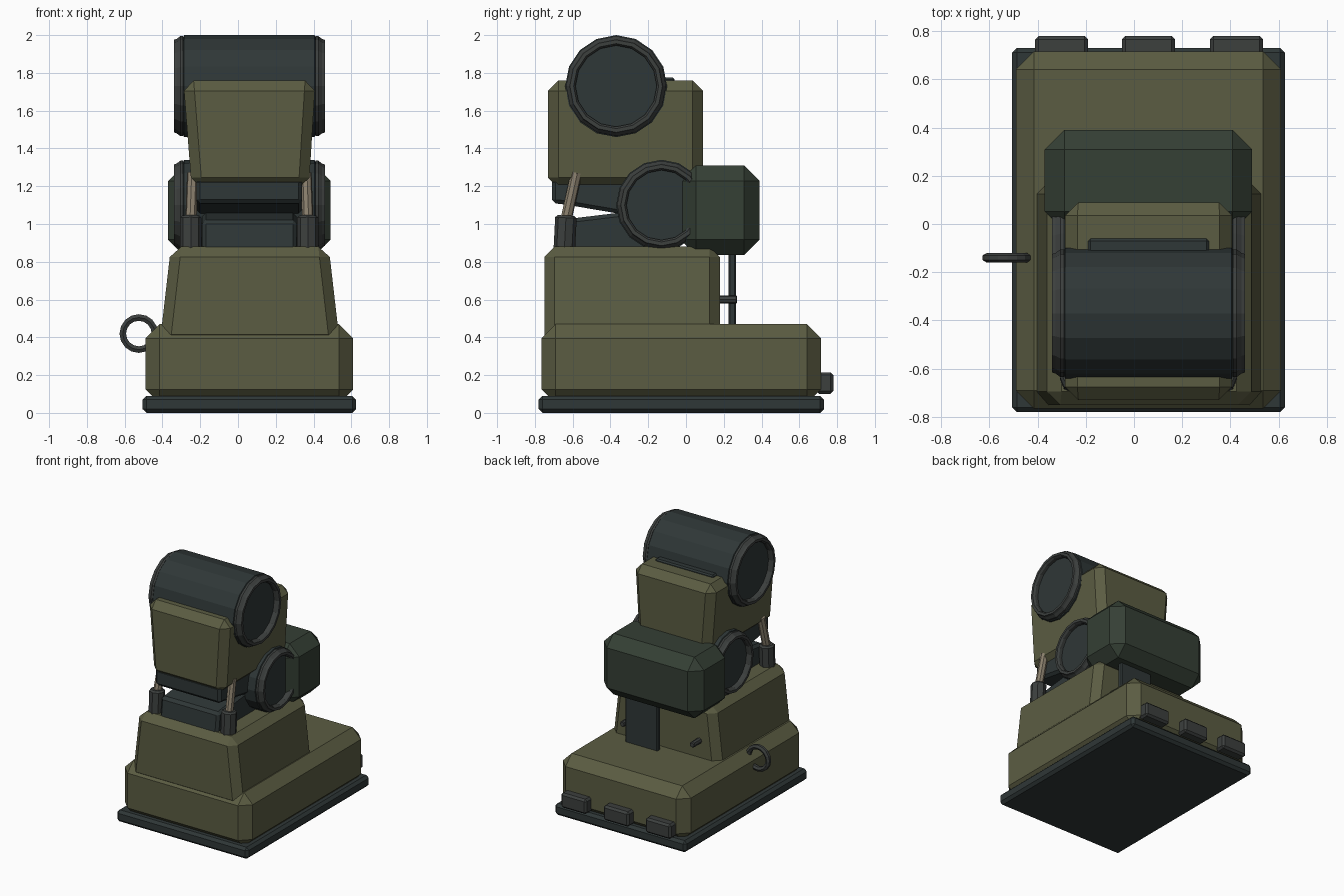
import bpy, bmesh, math
from mathutils import Vector

if "Cube" in bpy.data.objects:
    bpy.data.objects.remove(bpy.data.objects["Cube"])

CX = 0.06  # body centre line


def mat(name, c):
    m = bpy.data.materials.new(name)
    m.diffuse_color = (*c, 1)
    m.use_nodes = True
    m.node_tree.nodes["Principled BSDF"].inputs["Base Color"].default_value = m.diffuse_color
    return m


OLIVE = mat("olive", (0.105, 0.108, 0.055))
DARK = mat("dark_steel", (0.028, 0.038, 0.038))
GREEN = mat("dark_green", (0.035, 0.05, 0.035))
GREY = mat("grey_steel", (0.045, 0.05, 0.048))
TAN = mat("worn_metal", (0.25, 0.21, 0.15))


def finish(name, bm, m):
    bmesh.ops.recalc_face_normals(bm, faces=bm.faces[:])
    me = bpy.data.meshes.new(name)
    bm.to_mesh(me)
    bm.free()
    ob = bpy.data.objects.new(name, me)
    bpy.context.collection.objects.link(ob)
    me.materials.append(m)
    return ob


def box(name, x, y, z, bevel, m, top=None):
    """Chamfered box from ranges; top = x range of the upper face if tapered."""
    bm = bmesh.new()
    bmesh.ops.create_cube(bm, size=1)
    for v in bm.verts:
        up = v.co.z > 0
        xr = top if (top and up) else x
        v.co = (xr[v.co.x > 0], y[v.co.y > 0], z[up])
    if bevel:
        bmesh.ops.bevel(bm, geom=bm.edges[:], offset=bevel, segments=1,
                        affect='EDGES', profile=0.5)
    return finish(name, bm, m)


def rod(name, a, b, r, m, sides=8, bevel=0.0):
    a, b = Vector(a), Vector(b)
    bm = bmesh.new()
    bmesh.ops.create_cone(bm, cap_ends=True, segments=sides, radius1=r,
                          radius2=r, depth=(b - a).length)
    if bevel:
        rim = [e for e in bm.edges if abs(e.verts[0].co.z - e.verts[1].co.z) < 1e-4]
        bmesh.ops.bevel(bm, geom=rim, offset=bevel, segments=1, affect='EDGES')
    q = (b - a).to_track_quat('Z', 'Y')
    for v in bm.verts:
        v.co = q @ v.co + (a + b) / 2
    return finish(name, bm, m)


def lathe(name, profile, centre, m, sides=16, closed=False):
    """Revolve (x, radius) points round the x axis."""
    bm = bmesh.new()
    rings = []
    for px, r in profile:
        rings.append([bm.verts.new((centre[0] + px,
                                    centre[1] + r * math.sin(2 * math.pi * i / sides),
                                    centre[2] + r * math.cos(2 * math.pi * i / sides)))
                      for i in range(sides)])
    pairs = list(zip(rings, rings[1:]))
    if closed:
        pairs.append((rings[-1], rings[0]))
    for p, q in pairs:
        for i in range(sides):
            j = (i + 1) % sides
            bm.faces.new((p[i], p[j], q[j], q[i]))
    if not closed:
        bm.faces.new(rings[0])
        bm.faces.new(rings[-1])
    return finish(name, bm, m)


def side_prism(name, pts, x, m, bevel=0.02):
    """Extrude a (y, z) outline along x."""
    bm = bmesh.new()
    f = bm.faces.new([bm.verts.new((x[0], py, pz)) for py, pz in pts])
    g = bmesh.ops.extrude_face_region(bm, geom=[f])["geom"]
    for v in g:
        if isinstance(v, bmesh.types.BMVert):
            v.co.x = x[1]
    bmesh.ops.bevel(bm, geom=bm.edges[:], offset=bevel, segments=1, affect='EDGES')
    return finish(name, bm, m)


# base
box("base_plate", (-0.505, 0.625), (-0.78, 0.73), (0, 0.09), 0.02, DARK)
box("base_hull", (-0.49, 0.61), (-0.765, 0.715), (0.05, 0.47), 0.075, OLIVE)
box("pedestal", (-0.415, 0.54), (-0.75, 0.18), (0.36, 0.88), 0.055, OLIVE,
    top=(-0.355, 0.48))

# rear blocks on the base
for i, x in enumerate((-0.30, 0.06, 0.425)):
    box(f"rear_block_{i}", (x - 0.11, x + 0.11), (0.69, 0.78), (0.10, 0.215), 0.015, GREY)

# tow ring on the left
bm = bmesh.new()
bmesh.ops.create_grid(bm, x_segments=16, y_segments=6, size=1)
bm.free()
ring = lathe("tow_ring", [(0.02 * math.cos(k * math.pi / 3), 0.085 + 0.02 * math.sin(k * math.pi / 3))
                          for k in range(6)], (0, 0, 0), GREY, closed=True)
ring.rotation_euler = (0, 0, math.pi / 2)
ring.location = (-0.525, -0.14, 0.42)

# two drums with raised end rims
for name, cy, cz, r in (("lower_drum", -0.13, 1.10, 0.24), ("upper_drum", -0.37, 1.73, 0.27)):
    lathe(name, [(-0.36, r - 0.03), (-0.345, r), (0.345, r), (0.36, r - 0.03)], (CX, cy, cz), DARK)
    for s in (-1, 1):
        lathe(name + "_rim", [(s * 0.35, r - 0.005), (s * 0.365, r - 0.005), (s * 0.385, r - 0.02),
                              (s * 0.40, r - 0.025), (s * 0.40, r - 0.045), (s * 0.385, r - 0.055),
                              (s * 0.35, r - 0.055)], (CX, cy, cz), GREY, closed=True)

# head housing and arms
box("head_housing", (-0.245, 0.375), (-0.73, 0.09), (1.19, 1.76), 0.055, OLIVE,
    top=(-0.29, 0.41))
side_prism("upper_arm", [(-0.71, 1.24), (-0.71, 1.11), (-0.65, 1.105), (-0.15, 1.02), (-0.10, 1.25)],
           (-0.22, 0.34), DARK)
side_prism("lower_arm", [(-0.70, 0.85), (-0.68, 1.02), (-0.35, 1.06), (-0.10, 1.08), (-0.10, 0.85)],
           (-0.19, 0.31), DARK)
box("head_spine", (-0.19, 0.31), (-0.45, -0.06), (1.3, 1.775), 0.01, DARK)

# front pistons
for s in (-1, 1):
    x = CX + s * 0.31
    rod("piston_sleeve", (x, -0.645, 0.85), (x, -0.635, 1.045), 0.057, GREY, 8, 0.012)
    rod("piston_rod", (x, -0.64, 1.0), (x - s * 0.01, -0.58, 1.27), 0.03, TAN, 8)

# rear counterweight, its support and bolts
box("counterweight", (-0.37, 0.49), (-0.03, 0.39), (0.835, 1.31), 0.082, GREEN)
box("support_plate", (0.06, 0.34), (0.225, 0.265), (0.44, 0.90), 0.008, DARK)
for s in (-1, 1):
    rod("rear_bolt", (CX + s * 0.30, 0.15, 0.6), (CX + s * 0.30, 0.27, 0.6), 0.022, GREY, 8, 0.005)
